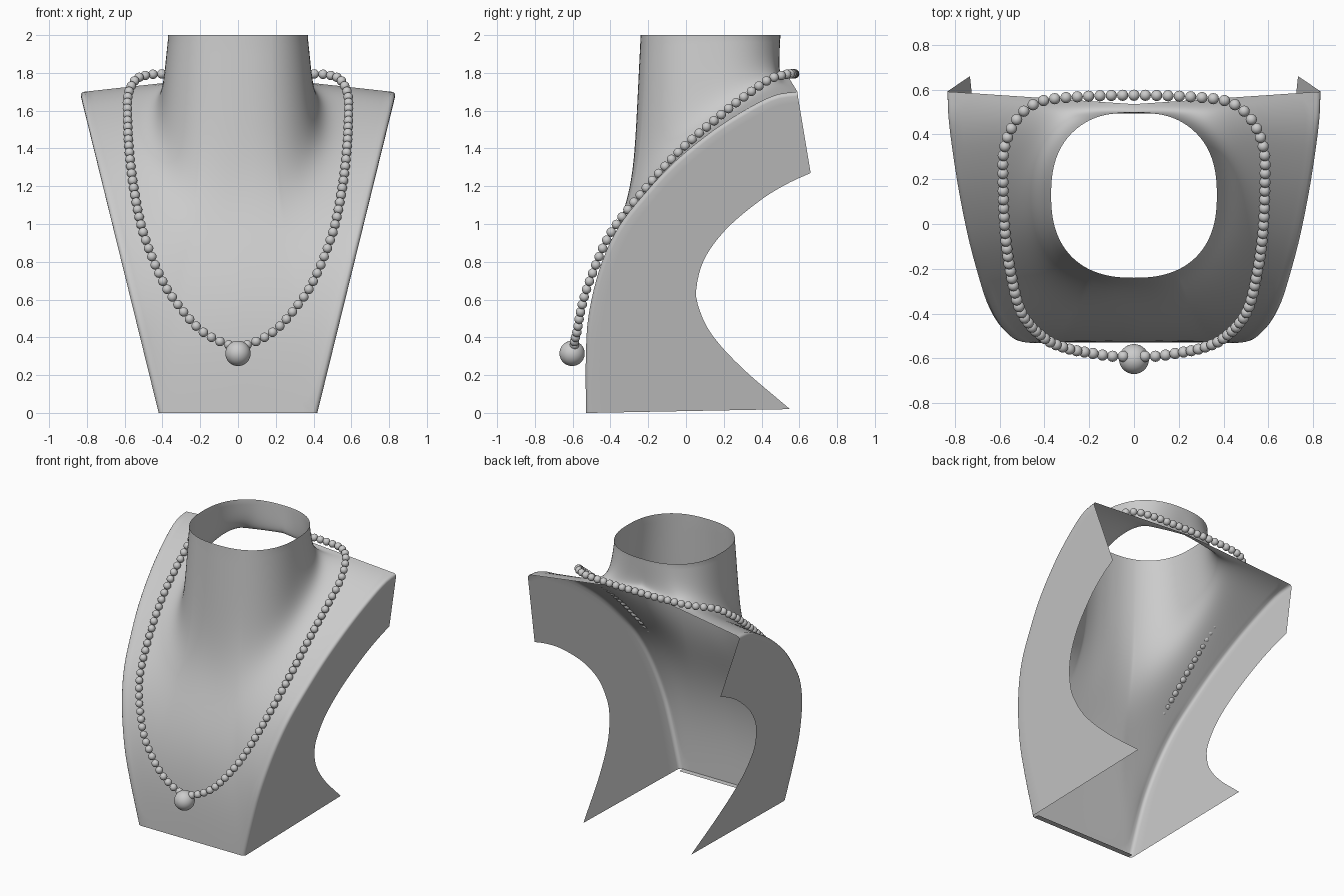
import bpy, bmesh, math
from mathutils import Vector

if "Cube" in bpy.data.objects:
    bpy.data.objects.remove(bpy.data.objects["Cube"])

def spline(pts, n):
    """Smooth curve through pts, resampled to n+1 evenly spaced points."""
    p = [Vector(q) for q in pts]
    p = [2 * p[0] - p[1]] + p + [2 * p[-1] - p[-2]]
    fine = []
    for i in range(1, len(p) - 2):
        a, b, c, d = p[i - 1:i + 3]
        for k in range(24):
            t = k / 24
            fine.append(0.5 * (2 * b + (c - a) * t + (2 * a - 5 * b + 4 * c - d) * t * t
                               + (3 * b - a - 3 * c + d) * t ** 3))
    return even(fine + [p[-2]], n)

def even(pts, n):
    acc = [0.0]
    for a, b in zip(pts, pts[1:]):
        acc.append(acc[-1] + (b - a).length)
    out, j = [], 0
    for i in range(n + 1):
        d = acc[-1] * i / n
        while j < len(pts) - 2 and acc[j + 1] < d:
            j += 1
        t = (d - acc[j]) / max(acc[j + 1] - acc[j], 1e-9)
        out.append(pts[j].lerp(pts[j + 1], min(t, 1)))
    return out

def grid(bm, rows):
    vs = [[bm.verts.new(p) for p in r] for r in rows]
    for r, q in zip(vs, vs[1:]):
        for i in range(len(r) - 1):
            bm.faces.new((r[i], r[i + 1], q[i + 1], q[i]))

def finish(bm, name, mirror=False):
    me = bpy.data.meshes.new(name)
    bm.to_mesh(me)
    bm.free()
    ob = bpy.data.objects.new(name, me)
    bpy.context.collection.objects.link(ob)
    if mirror:
        ob.modifiers.new("mirror", 'MIRROR').merge_threshold = 0.001
    bpy.ops.object.select_all(action='DESELECT')
    ob.select_set(True)
    bpy.context.view_layer.objects.active = ob
    bpy.ops.object.shade_smooth_by_angle(angle=math.radians(60))
    return ob

# Side profiles (0, y, z): front edge of the board and hollow rear edge
M = 240
EDGE = spline([(0, y, z) for y, z in [
    (-.53, 0), (-.53, .3), (-.515, .52), (-.455, .77), (-.36, .98), (-.22, 1.16),
    (-.06, 1.33), (.15, 1.5), (.35, 1.625), (.48, 1.685), (.59, 1.70)]], M)
REAR = spline([(0, y, z) for y, z in [
    (.55, .02), (.3, .235), (.14, .41), (.07, .55), (.055, .66), (.1, .82),
    (.22, .98), (.4, 1.13), (.54, 1.215), (.66, 1.27)]], M)
R = 0.024

def width(z):
    return 0.42 + 0.246 * z

def at(curve, s):
    f = min(max(s, 0), 1) * M
    i = min(int(f), M - 1)
    return curve[i].lerp(curve[i + 1], f - i)

def board(x, s):
    p = at(EDGE, s)
    k = max(0, 1 - x / (width(p.z) - R)) * max(0, s - .6) / .4
    return Vector((x, p.y - .055 * k, p.z + .09 * k))

def s_from_y(y):
    for i in range(M // 5, M):
        a, b = EDGE[i].y, EDGE[i + 1].y
        if b >= y:
            return (i + (y - a) / (b - a)) / M
    return 1

def neck(theta, a, front, back, cy):
    """Point on a squarish neck ring."""
    s, c = math.sin(theta), math.cos(theta)
    e = 2 / 2.4
    return a * abs(s) ** e, cy - (front if c > 0 else back) * math.copysign(abs(c) ** e, c)

# Fan of rays: (neck angle, x on outer border, s on outer border)
NS = 44
w0, w1 = width(0) - R, width(EDGE[-1].z) - R
rays = [(25 * i / 8, w0 * i / 8, 0) for i in range(8)]
rays += [(25 + 125 * (j / NS) ** 1.8, width(at(EDGE, j / NS).z) - R, j / NS) for j in range(NS + 1)]
rays += [(150 + 30 * k / 12, w1 * (1 - k / 12), 1) for k in range(1, 13)]

bm = bmesh.new()
# Neck flowing into the front board
rows = []
for deg, bx, bs in rays:
    th = math.radians(deg)
    nx, ny = neck(th, .37, .37, .37, .13)
    fx, fy = neck(th, .42, .415, .41, .13)
    if deg in (0, 180):
        nx = fx = 0
    fs = s_from_y(fy)
    path = [Vector((nx, ny, 2)), board(fx, fs)]
    path += [board(fx + (bx - fx) * t / 30, fs + (bs - fs) * t / 30) for t in range(1, 31)]
    path = even(path, 40)
    # wider fillet (relative to ray length) towards the shoulders
    for _ in range(int(30 + 45 * min(1, deg / 90))):
        path = [path[0]] + [(path[i - 1] + 2 * path[i] + path[i + 1]) / 4
                            for i in range(1, 40)] + [path[-1]]
    rows.append(path)
# even out the surface between neighbouring rays
for _ in range(4):
    rows = [rows[0]] + [[q if i in (0, 40) else (p + 2 * q + r) / 4
                         for i, (p, q, r) in enumerate(zip(rows[k - 1], rows[k], rows[k + 1]))]
                        for k in range(1, len(rows) - 1)] + [rows[-1]]
grid(bm, rows)

# Rounded border and flat side panel
rows = []
for j in range(NS + 1):
    s = j / NS
    e = at(EDGE, s)
    t = (at(EDGE, s + .01) - at(EDGE, s - .01)).normalized()
    inward = Vector((0, t.z, -t.y))
    row = [Vector((width(e.z) - R, e.y, e.z))]
    for ang in (30, 60):
        q = e + inward * R * (1 - math.cos(math.radians(ang)))
        row.append(Vector((width(q.z) - R * (1 - math.sin(math.radians(ang))), q.y, q.z)))
    a, b = e + inward * R, at(REAR, s)
    for k in range(13):
        q = a.lerp(b, k / 12)
        row.append(Vector((width(q.z), q.y, q.z)))
    rows.append(row)
grid(bm, rows)

# Narrow lip turned in under the front
grid(bm, [[Vector((w0 * i / 8, y, 0)) for i in range(9)] for y in (-.53, -.49)])
bmesh.ops.remove_doubles(bm, verts=bm.verts, dist=1e-4)
bmesh.ops.recalc_face_normals(bm, faces=bm.faces)
if sum(f.normal.y * f.calc_area() for f in bm.faces) > 0:
    bmesh.ops.reverse_faces(bm, faces=bm.faces)
finish(bm, "display_bust", mirror=True)

# String of beads
half = [(0, -.59, .345), (.1, -.59, .38), (.2, -.575, .44), (.3, -.555, .55), (.4, -.51, .7),
        (.5, -.4, .95), (.55, -.22, 1.18), (.577, -.02, 1.4), (.585, .2, 1.59), (.58, .33, 1.69),
        (.54, .44, 1.765), (.47, .52, 1.79), (.35, .56, 1.795), (0, .575, 1.795)]
loop = half + [(-x, y, z) for x, y, z in half[-2::-1]]
bm = bmesh.new()
for p in spline(loop, 104)[1:-1]:
    ret = bmesh.ops.create_uvsphere(bm, u_segments=16, v_segments=10, radius=.025)
    bmesh.ops.translate(bm, verts=ret["verts"], vec=p)
finish(bm, "bead_string")

# Large centre bead
bm = bmesh.new()
ret = bmesh.ops.create_uvsphere(bm, u_segments=32, v_segments=20, radius=.067)
bmesh.ops.translate(bm, verts=ret["verts"], vec=(0, -.603, .315))
finish(bm, "pendant_bead")
